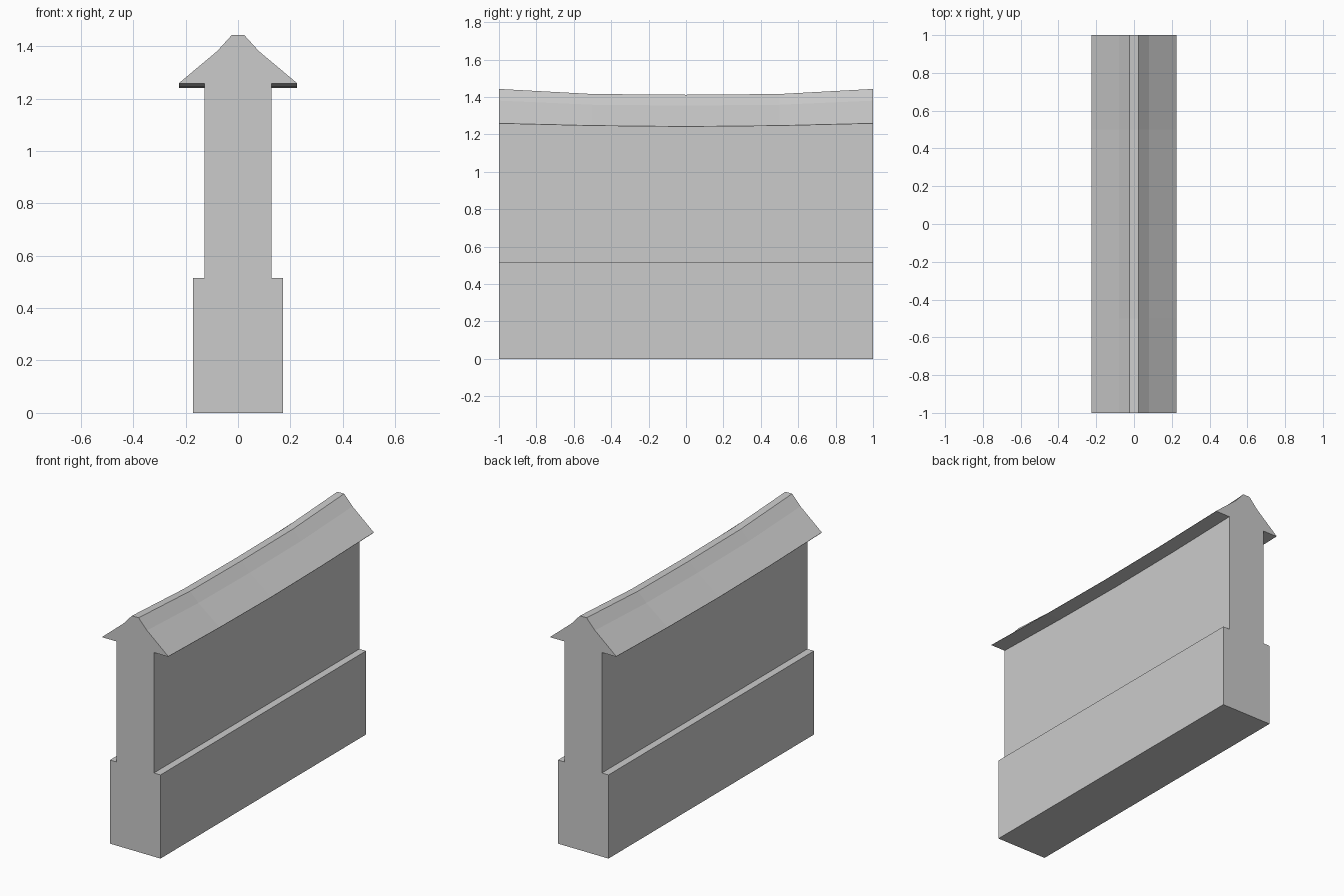
import bpy, bmesh

if "Cube" in bpy.data.objects:
    bpy.data.objects.remove(bpy.data.objects["Cube"])

# Cross-sections along the wall: y, eave height, ridge height (roof sags to the middle)
STATIONS = [(-1, 1.259, 1.443), (-0.5, 1.247, 1.416), (0, 1.242, 1.412),
            (0.5, 1.247, 1.416), (1, 1.259, 1.443)]


def section(eave, ridge):
    """Plinth, wall shaft, eave overhang and slightly concave roof slope, mirrored in x."""
    bend = eave + 0.66 * (ridge - eave)
    half = [(0.172, 0), (0.172, 0.515), (0.127, 0.515), (0.127, eave - 0.002),
            (0.225, eave - 0.002), (0.225, eave), (0.08, bend), (0.023, ridge)]
    return half + [(-x, z) for x, z in reversed(half)]


def loft(name, rings):
    """Skin a row of equal cross-sections and cap both ends."""
    bm = bmesh.new()
    rows = [[bm.verts.new(p) for p in ring] for ring in rings]
    n = len(rows[0])
    for a, b in zip(rows, rows[1:]):
        for i in range(n):
            j = (i + 1) % n
            bm.faces.new((a[i], a[j], b[j], b[i]))
    bm.faces.new(rows[0])
    bm.faces.new(rows[-1][::-1])
    bmesh.ops.recalc_face_normals(bm, faces=bm.faces)
    # Split the sagging strips and gable ends cleanly
    bmesh.ops.triangulate(bm, faces=[f for f in bm.faces if len(f.verts) > 4])
    mesh = bpy.data.meshes.new(name)
    bm.to_mesh(mesh)
    bm.free()
    obj = bpy.data.objects.new(name, mesh)
    bpy.context.collection.objects.link(obj)
    return obj


# Roofed wall: stepped plinth, shaft and sagging gabled coping in one solid
loft("roofed_wall", [[(x, y, z) for x, z in section(e, r)] for y, e, r in STATIONS])
